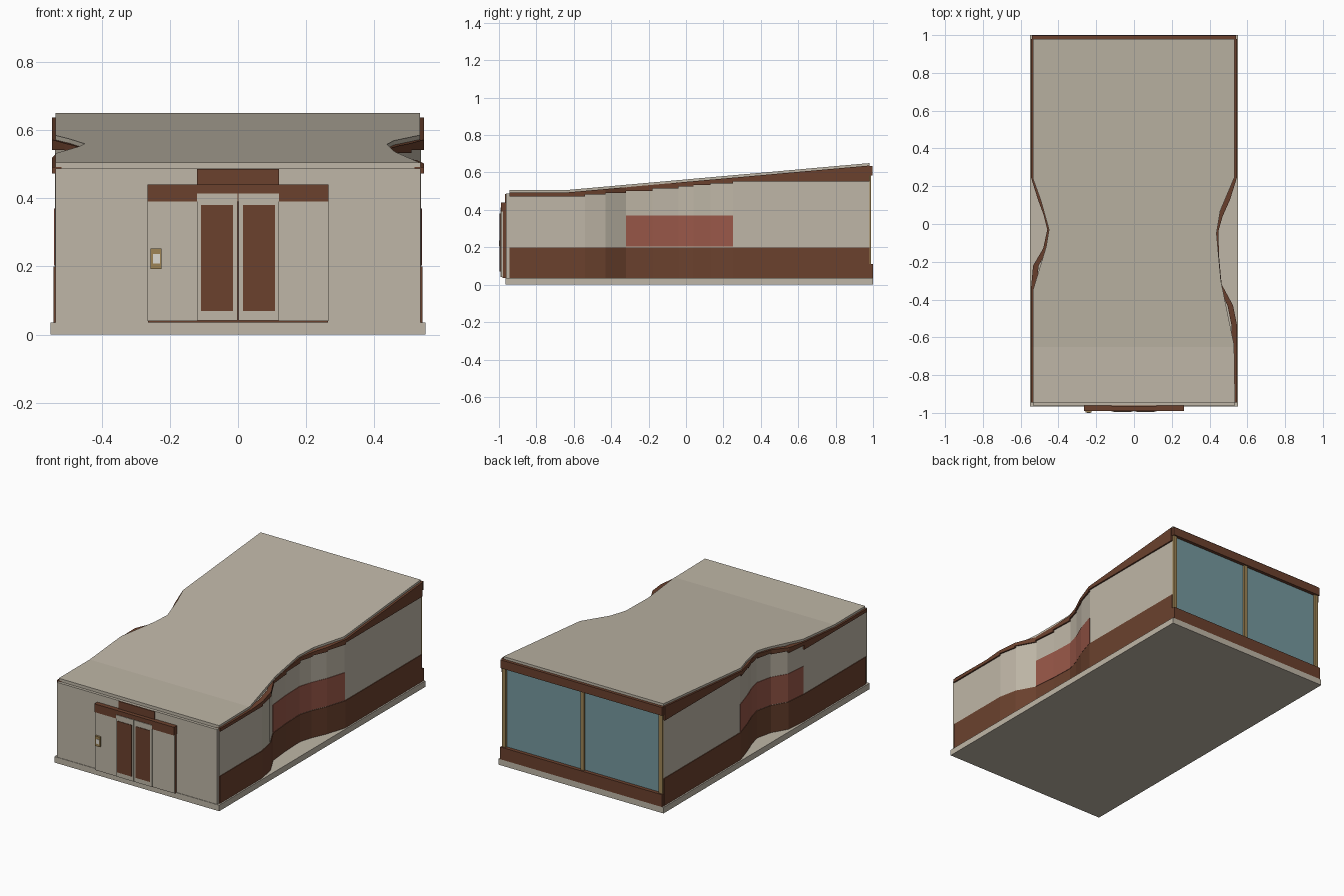
import bpy, bmesh

if "Cube" in bpy.data.objects:
    bpy.data.objects.remove(bpy.data.objects["Cube"])


def material(name, rgb):
    m = bpy.data.materials.new(name)
    m.use_nodes = True
    m.diffuse_color = (*rgb, 1)
    m.node_tree.nodes["Principled BSDF"].inputs["Base Color"].default_value = (*rgb, 1)
    return m


BEIGE = material("beige", (0.52, 0.47, 0.385))
BROWN = material("brown", (0.147, 0.053, 0.027))
RED = material("brick red", (0.32, 0.097, 0.066))
GLASS = material("blue glass", (0.18, 0.32, 0.345))
TAN = material("tan metal", (0.34, 0.23, 0.09))
WHITE = material("pale screen", (0.72, 0.70, 0.64))


def finish(name, bm, mat):
    bmesh.ops.recalc_face_normals(bm, faces=bm.faces)
    me = bpy.data.meshes.new(name)
    bm.to_mesh(me)
    bm.free()
    me.materials.append(mat)
    ob = bpy.data.objects.new(name, me)
    bpy.context.collection.objects.link(ob)
    return ob


def box(name, mat, x0, x1, y0, y1, z0, z1):
    bm = bmesh.new()
    bmesh.ops.create_cube(bm, size=1)
    for v in bm.verts:
        v.co = ((x0 + x1) / 2 + v.co.x * (x1 - x0),
                (y0 + y1) / 2 + v.co.y * (y1 - y0),
                (z0 + z1) / 2 + v.co.z * (z1 - z0))
    return finish(name, bm, mat)


def loft(bm, sections):
    """Join four-cornered sections into a closed solid."""
    rings = [[bm.verts.new(p) for p in s] for s in sections]
    for a, b in zip(rings, rings[1:]):
        for i in range(4):
            j = (i + 1) % 4
            bm.faces.new((a[i], a[j], b[j], b[i]))
    bm.faces.new(rings[0])
    bm.faces.new(rings[-1])


def roof_z(y):
    return 0.505 + max(0, y + 0.65) * 0.145 / 1.63


def edge_x(path, y):
    for (xa, ya), (xb, yb) in zip(path, path[1:]):
        if ya <= y <= yb:
            return xa + (xb - xa) * (y - ya) / (yb - ya)
    return path[-1][0]


# Plan lines of the curved side walls and of the roof edges, front to back
WALL = {
    "left": [(.537, -.945), (.537, -.65), (.537, -.54), (.515, -.43), (.455, -.32),
             (.442, -.18), (.437, -.04), (.46, .04), (.5, .13), (.537, .25), (.537, .98)],
    "right": [(-.537, -.945), (-.537, -.65), (-.537, -.35), (-.525, -.22), (-.472, -.13),
              (-.45, -.03), (-.47, .05), (-.5, .13), (-.537, .25), (-.537, .98)],
}
ROOF = {
    "left": [(.535, -.945), (.53, -.64), (.46, -.3), (.437, -.05), (.457, .07), (.533, .25), (.533, .98)],
    "right": [(-.535, -.945), (-.535, -.35), (-.465, -.12), (-.45, -.03), (-.495, .13), (-.535, .24), (-.535, .98)],
}


def band(name, mat, side, low, high, out=0.0, y_min=-2, y_max=2):
    """A strip of wall; each straight run has its own low and high edge."""
    bm = bmesh.new()
    s = 1 if side == "left" else -1
    path = WALL[side]
    for (xa, ya), (xb, yb) in zip(path, path[1:]):
        if ya < y_min or yb > y_max:
            continue
        sections = []
        for x, y in ((xa, ya), (xb, yb)):
            xo, xi = x + s * out, x - s * 0.02
            lo, hi = low(ya, y), high(ya, y)
            sections.append([(xo, y, lo), (xo, y, hi), (xi, y, hi), (xi, y, lo)])
        loft(bm, sections)
    return finish(side + "_" + name, bm, mat)


def level(z):
    return lambda start, y: z


def wall_top(start, y):
    return roof_z(start) - 0.033


# Floor slab
box("floor_slab", BEIGE, -.55, .55, -.965, 1, 0, .036)

# Side walls: plinth, wall, red panel and stepped fascia
for side, y_min in (("left", -.33), ("right", -.36)):
    band("plinth", BROWN, side, level(.036), level(.2), .004)
    band("wall", BEIGE, side, level(.2), wall_top)
    band("red_panel", RED, side, level(.203), level(.37), .003, y_min, .26)
    band("fascia", BROWN, side, wall_top, lambda start, y: roof_z(y) - .013, .009)

# Sloping roof with waisted edges
stations = sorted({y for p in ROOF.values() for x, y in p} | {-.65})
bm = bmesh.new()
loft(bm, [[(edge_x(ROOF["right"], y), y, roof_z(y) - .018),
           (edge_x(ROOF["left"], y), y, roof_z(y) - .018),
           (edge_x(ROOF["left"], y), y, roof_z(y)),
           (edge_x(ROOF["right"], y), y, roof_z(y))] for y in stations])
finish("roof", bm, BEIGE)

# Front wall and entrance surround
box("front_wall", BEIGE, -.535, .535, -.962, -.94, .036, .487)
box("entrance_sign_board", BROWN, -.12, .12, -.967, -.945, .44, .486)
box("entrance_backing", BROWN, -.264, .264, -.98, -.962, .036, .39)
box("entrance_lintel", BROWN, -.266, .266, -.99, -.962, .39, .44)

# Entrance side panels and sliding doors
for s, side in ((1, "left"), (-1, "right")):
    box(side + "_entrance_panel", BEIGE, *sorted((s * .12, s * .265)), -.986, -.978, .04, .39)
    box(side + "_door", BEIGE, *sorted((s * .002, s * .12)), -.993, -.978, .042, .414)
    box(side + "_door_pane", BROWN, *sorted((s * .014, s * .109)), -.996, -.99, .07, .38)

# Entry keypad
box("keypad", TAN, -.256, -.224, -.998, -.984, .192, .252)
box("keypad_screen", WHITE, -.249, -.229, -1, -.995, .208, .236)

# Rear glazing with rails and posts
box("rear_glass", GLASS, -.53, .53, .968, .978, .1, .6)
box("rear_bottom_rail", BROWN, -.54, .54, .965, 1, .036, .11)
box("rear_top_rail", BROWN, -.54, .54, .965, .998, .585, .635)
for x, name in ((-.523, "right"), (0, "middle"), (.523, "left")):
    box("rear_" + name + "_post", TAN, x - .012, x + .012, .968, .99, .1, .59)
